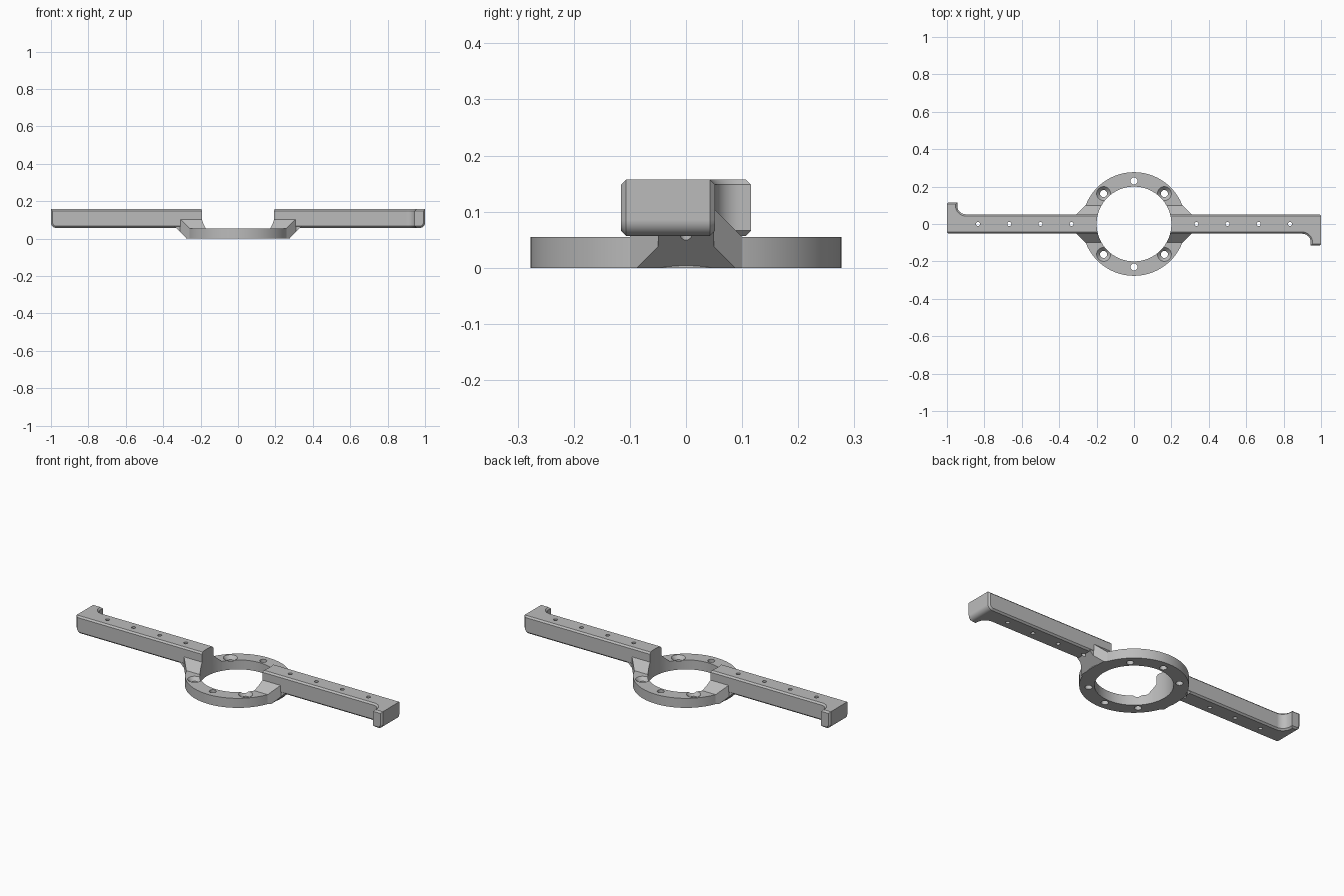
import bpy, bmesh
from math import pi, cos, sin, radians
from mathutils import Matrix, Vector

if "Cube" in bpy.data.objects:
    bpy.data.objects.remove(bpy.data.objects["Cube"])

RING_R, BORE_R, RING_H = 0.277, 0.2, 0.055
ARM_Z, TOP, HALF_W = 0.057, 0.157, 0.052
BOLT_R = 0.23

grey = bpy.data.materials.new("plain grey")
grey.use_nodes = True
grey.diffuse_color = (0.5, 0.5, 0.5, 1)
grey.node_tree.nodes["Principled BSDF"].inputs["Base Color"].default_value = (0.5, 0.5, 0.5, 1)


def make_object(name, bm, turn=0.0):
    bmesh.ops.recalc_face_normals(bm, faces=bm.faces)
    bm.transform(Matrix.Rotation(turn, 4, 'Z'))
    mesh = bpy.data.meshes.new(name)
    bm.to_mesh(mesh)
    bm.free()
    mesh.materials.append(grey)
    ob = bpy.data.objects.new(name, mesh)
    bpy.context.collection.objects.link(ob)
    return ob


def cylinder(name, x, y, z0, z1, r0, r1=None, sides=32):
    bm = bmesh.new()
    bmesh.ops.create_cone(bm, cap_ends=True, segments=sides, radius1=r0,
                          radius2=r0 if r1 is None else r1, depth=z1 - z0,
                          matrix=Matrix.Translation((x, y, (z0 + z1) / 2)))
    return make_object(name, bm)


def prism(outline, z0, z1):
    bm = bmesh.new()
    face = bm.faces.new([bm.verts.new((x, y, z0)) for x, y in outline])
    ext = bmesh.ops.extrude_face_region(bm, geom=[face])
    top = [g for g in ext["geom"] if isinstance(g, bmesh.types.BMVert)]
    bmesh.ops.translate(bm, verts=top, vec=(0, 0, z1 - z0))
    bmesh.ops.recalc_face_normals(bm, faces=bm.faces)
    return bm


def combine(target, tool, operation):
    tool.hide_render = True
    mod = target.modifiers.new("combine", 'BOOLEAN')
    mod.operation, mod.solver, mod.object = operation, 'EXACT', tool
    bpy.context.view_layer.objects.active = target
    bpy.ops.object.modifier_apply(modifier=mod.name)
    bpy.data.objects.remove(tool)


def arm(turn):
    # Straight bar with a filleted hook at its outer end
    hook_x, r = 0.945, 0.045
    cx, cy = hook_x - r, -HALF_W - r
    fillet = [(cx + r * cos(a), cy + r * sin(a))
              for a in (pi / 2 * i / 8 for i in range(9))]
    outline = [(1, HALF_W), (0.15, HALF_W), (0.15, -HALF_W)] + fillet[::-1]
    outline = [(0.15, HALF_W), (0.15, -HALF_W)] + fillet[::-1] + [
        (hook_x, -0.116), (1, -0.116), (1, HALF_W)]
    bm = prism(outline, ARM_Z, TOP)

    # Rounded lower edge of the outer end
    low = [e for e in bm.edges
           if all(v.co.x > 0.999 and v.co.z < ARM_Z + 0.001 for v in e.verts)]
    bmesh.ops.bevel(bm, geom=low, offset=0.028, segments=6, profile=0.5, affect='EDGES')

    # Small chamfer round the rim of every side wall
    bmesh.ops.recalc_face_normals(bm, faces=bm.faces)

    def is_wall(f):
        x = f.calc_center_median().x
        return abs(f.normal.z) < 0.01 and 0.16 < x < 0.999

    rim = [e for e in bm.edges
           if sum(is_wall(f) for f in e.link_faces) == 1
           and max(v.co.x for v in e.verts) > 0.16]
    bmesh.ops.bevel(bm, geom=rim, offset=0.009, segments=1, affect='EDGES')
    return make_object("arm", bm, turn)


def gusset(turn):
    # Flared support between ring and arm, trimmed by sloping planes
    half = [(0.38, 0.05), (0.31, 0.05), (0.26, 0.1), (0.15, 0.1)]
    bm = prism(half + [(x, -y) for x, y in reversed(half)], 0, 0.12)
    trims = [((0, 0.05, 0.105), (0, 1, 1)),
             ((0, -0.05, 0.105), (0, -1, 1)),
             ((0.273, 0, 0), (1, 0, -1))]
    for co, no in trims:
        bmesh.ops.bisect_plane(bm, geom=bm.verts[:] + bm.edges[:] + bm.faces[:],
                               plane_co=co, plane_no=Vector(no).normalized(),
                               clear_outer=True)
        bmesh.ops.holes_fill(bm, edges=[e for e in bm.edges if e.is_boundary])
    return make_object("gusset", bm, turn)


# Mounting ring with two opposite arms
bracket = cylinder("ring_bracket", 0, 0, 0, RING_H, RING_R, sides=96)
for turn in (0, pi):
    combine(bracket, gusset(turn), 'UNION')
    combine(bracket, arm(turn), 'UNION')

# Central bore
combine(bracket, cylinder("bore", 0, 0, -0.1, 0.3, BORE_R, sides=96), 'DIFFERENCE')

# Bolt holes: two plain, four countersunk
for deg in (45, 90, 135, 225, 270, 315):
    x, y = BOLT_R * cos(radians(deg)), BOLT_R * sin(radians(deg))
    combine(bracket, cylinder("bolt_hole", x, y, -0.1, 0.1, 0.019), 'DIFFERENCE')
    if deg % 90:
        combine(bracket, cylinder("countersink", x, y, RING_H - 0.02, RING_H + 0.002,
                                  0.019, 0.039), 'DIFFERENCE')

# Small holes along the arms
for side in (-1, 1):
    for i in range(2, 6):
        combine(bracket, cylinder("arm_hole", side * i / 6, 0, -0.1, 0.3, 0.011,
                                  sides=24), 'DIFFERENCE')

# Smooth the curved walls and keep the edges crisp
bpy.ops.object.select_all(action='DESELECT')
bracket.select_set(True)
bpy.context.view_layer.objects.active = bracket
bpy.ops.object.shade_smooth_by_angle(angle=radians(20))
weighted = bracket.modifiers.new("weighted_normals", 'WEIGHTED_NORMAL')
weighted.keep_sharp = True
